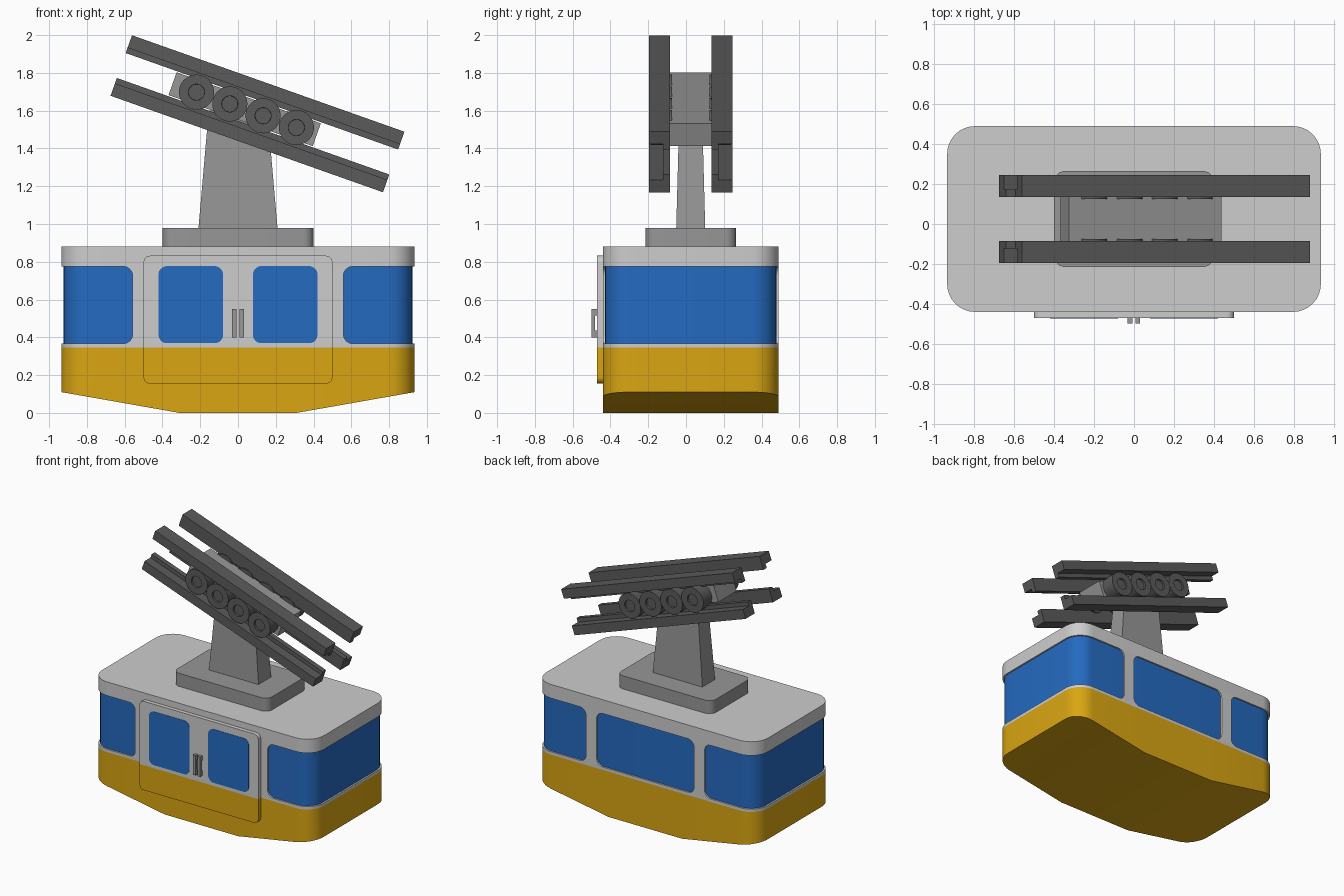
import bpy, bmesh, math
from mathutils import Matrix, Vector

if "Cube" in bpy.data.objects:
    bpy.data.objects.remove(bpy.data.objects["Cube"])

YC = 0.025                      # centre line of the cabin in y
HX, HY, R = 0.935, 0.465, 0.14  # cabin half sizes and corner radius


def mat(name, r, g, b):
    m = bpy.data.materials.new(name)
    m.diffuse_color = (r, g, b, 1)
    m.use_nodes = True
    m.node_tree.nodes["Principled BSDF"].inputs["Base Color"].default_value = m.diffuse_color
    return m


YELLOW = mat("yellow", 0.70, 0.38, 0.006)
BLUE = mat("window_blue", 0.018, 0.145, 0.53)
LIGHT = mat("light_grey", 0.61, 0.61, 0.61)
MID = mat("mid_grey", 0.31, 0.31, 0.31)
DARK = mat("dark_grey", 0.105, 0.105, 0.105)

# Mapping of profile (p, q) and depth t to space
XY = lambda p, q, t: Vector((p, q, t))
XZ = lambda p, q, t: Vector((p, t, q))
YZ = lambda p, q, t: Vector((t, p, q))


def prism(bm, pts, axes, a, b):
    """Extrude a closed profile from depth a to b; returns both caps."""
    lo = [bm.verts.new(axes(p, q, a)) for p, q in pts]
    hi = [bm.verts.new(axes(p, q, b)) for p, q in pts]
    n = len(pts)
    for i in range(n):
        j = (i + 1) % n
        bm.faces.new((lo[i], lo[j], hi[j], hi[i]))
    return bm.faces.new(lo), bm.faces.new(hi)


def finish(bm, name, *mats, matrix=None):
    bmesh.ops.recalc_face_normals(bm, faces=bm.faces)
    me = bpy.data.meshes.new(name)
    bm.to_mesh(me)
    bm.free()
    for m in mats:
        me.materials.append(m)
    ob = bpy.data.objects.new(name, me)
    bpy.context.collection.objects.link(ob)
    if matrix:
        ob.matrix_world = matrix
    bpy.ops.object.select_all(action='DESELECT')
    ob.select_set(True)
    bpy.context.view_layer.objects.active = ob
    bpy.ops.object.shade_smooth_by_angle(angle=math.radians(30))
    return ob


def arc(cx, cy, r, start, end, seg=8):
    return [(cx + r * math.cos(math.radians(start + (end - start) * i / seg)),
             cy + r * math.sin(math.radians(start + (end - start) * i / seg)))
            for i in range(seg + 1)]


def rounded(x0, x1, y0, y1, r):
    return (arc(x1 - r, y1 - r, r, 0, 90) + arc(x0 + r, y1 - r, r, 90, 180)
            + arc(x0 + r, y0 + r, r, 180, 270) + arc(x1 - r, y0 + r, r, 270, 360))


def slab(name, inset, z0, z1, m):
    bm = bmesh.new()
    prism(bm, rounded(-HX + inset, HX - inset, YC - HY + inset, YC + HY - inset,
                      R - inset), XY, z0, z1)
    return finish(bm, name, m)


def cut(bm, co, no):
    bmesh.ops.bisect_plane(bm, geom=bm.verts[:] + bm.edges[:] + bm.faces[:],
                           plane_co=co, plane_no=no)


# Lower hull: rounded block whose floor rises towards both ends
bm = bmesh.new()
prism(bm, rounded(-HX, HX, YC - HY, YC + HY, R), XY, 0, 0.345)
for x in (-0.31, 0.31):
    cut(bm, (x, 0, 0), (1, 0, 0))
for v in bm.verts:
    if v.co.z < 0.01:
        v.co.z = max(0, (abs(v.co.x) - 0.31) / (HX - 0.31) * 0.11)
finish(bm, "lower_hull", YELLOW)

# Sill, glazing and roof
slab("window_sill", 0, 0.345, 0.367, LIGHT)
slab("wraparound_glass", 0.012, 0.36, 0.78, BLUE)
slab("roof", 0, 0.775, 0.88, LIGHT)


# Wall pillars, flared at top and bottom to give windows round corners
def pillar(name, x0, x1, y0, y1, r=0.05, z0=0.367, z1=0.775):
    pts = (arc(x1 + r, z0 + r, r, 270, 180) + arc(x1 + r, z1 - r, r, 180, 90)
           + arc(x0 - r, z1 - r, r, 90, 0) + arc(x0 - r, z0 + r, r, 0, -90))
    b = bmesh.new()
    prism(b, pts, XZ, y0, y1)
    finish(b, name, LIGHT)


front, back = YC - HY, YC + HY
pillar("front_wall", -0.558, 0.558, front, front + 0.02)
pillar("back_pillar_left", -0.5, -0.41, back - 0.02, back)
pillar("back_pillar_right", 0.41, 0.5, back - 0.02, back)

# Door: yellow below the sill, grey above
bm = bmesh.new()
prism(bm, rounded(-0.5, 0.5, 0.155, 0.832, 0.035), XZ, front - 0.03, front + 0.01)
cut(bm, (0, 0, 0.345), (0, 0, 1))
for f in bm.faces:
    f.material_index = int(f.calc_center_median().z > 0.345)
finish(bm, "door", YELLOW, LIGHT)

bm = bmesh.new()
for s in (-1, 1):
    prism(bm, rounded(s * 0.25 - 0.171, s * 0.25 + 0.171, 0.369, 0.777, 0.045),
          XZ, front - 0.032, front - 0.027)
finish(bm, "door_windows", BLUE)

# Door handles: C-shaped brackets
bm = bmesh.new()
d = front - 0.03
grip = [(d + 0.005, 0.40), (d - 0.029, 0.40), (d - 0.029, 0.55), (d + 0.005, 0.55),
        (d + 0.005, 0.515), (d - 0.013, 0.515), (d - 0.013, 0.435), (d + 0.005, 0.435)]
for x in (-0.032, 0.007):
    prism(bm, grip, YZ, x, x + 0.024)
finish(bm, "door_handles", MID)

# Roof plinth and tapered column
bm = bmesh.new()
prism(bm, rounded(-0.4, 0.4, YC - 0.24, YC + 0.24, 0.055), XY, 0.87, 0.98)
finish(bm, "plinth", MID)

bm = bmesh.new()
prism(bm, [(-1, -1), (1, -1), (1, 1), (-1, 1)], XY, 0.97, 1.6)
for v in bm.verts:
    top = v.co.z > 1.2
    v.co.x *= 0.155 if top else 0.21
    v.co.y = YC + v.co.y * (0.06 if top else 0.077)
finish(bm, "column", MID)

# Tilted running gear, built straight in local space
TILT = Matrix.Translation((0.04, YC, 1.606)) @ Matrix.Rotation(math.radians(19.5), 4, 'Y')

bm = bmesh.new()
prism(bm, [(-0.11, -0.064), (0.11, -0.064), (0.11, 0.064), (-0.11, 0.064)],
      YZ, -0.41, 0.40)
finish(bm, "carriage_head", MID, matrix=TILT)

# Four stepped rails, mirrored across and above / below the wheels
bm = bmesh.new()
rail = [(0.22, 0.17), (0.11, 0.17), (0.11, 0.07), (0.148, 0.07), (0.148, 0.1), (0.22, 0.1)]
for sy in (-1, 1):
    for sv in (-1, 1):
        prism(bm, [(y * sy, v * sv) for y, v in rail], YZ, 0.067 - 0.765, 0.067 + 0.765)
finish(bm, "rails", DARK, matrix=TILT)

# Eight wheels with recessed hubs
bm = bmesh.new()
for sy in (-1, 1):
    for i in range(4):
        circle = arc(0.005 + (i - 1.5) * 0.187, 0, 0.093, 0, 360, 32)[:-1]
        cap = prism(bm, circle, XZ, sy * 0.10, sy * 0.212)[1]
        bmesh.ops.recalc_face_normals(bm, faces=bm.faces)
        bmesh.ops.inset_individual(bm, faces=[cap], thickness=0.05)
        bmesh.ops.inset_individual(bm, faces=[cap], thickness=0.001, depth=-0.015)
finish(bm, "wheels", DARK, matrix=TILT)
